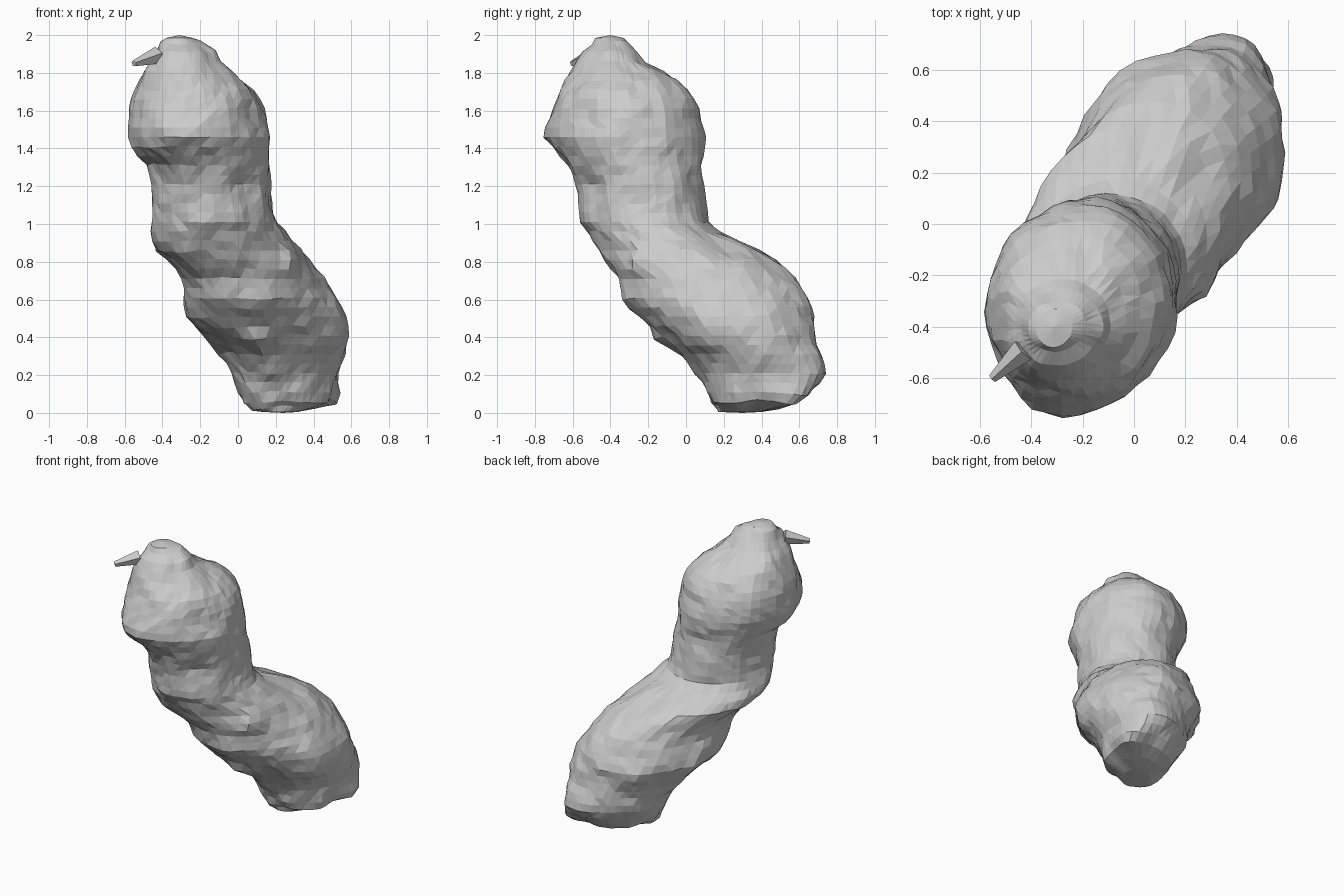
import bpy, bmesh, math
from mathutils import Vector, noise

if "Cube" in bpy.data.objects:
    bpy.data.objects.remove(bpy.data.objects["Cube"])

# Horizontal slices: height, x min, x max, y min, y max, diagonal skew
SLICES = [
    (0.005, .13, .32, .17, .40, .2),
    (0.06, .03, .51, .13, .60, .2),
    (0.20, -.03, .53, .06, .72, .22),
    (0.30, -.09, .56, .00, .71, .2),
    (0.40, -.17, .58, -.11, .69, .18),
    (0.50, -.28, .56, -.23, .69, .17),
    (0.60, -.29, .52, -.33, .65, .2),
    (0.70, -.29, .46, -.36, .59, .22),
    (0.80, -.36, .38, -.44, .50, .22),
    (0.87, -.45, .32, -.47, .38, .18),
    (0.94, -.46, .25, -.52, .20, .12),
    (1.00, -.44, .21, -.56, .11, .08),
    (1.20, -.45, .17, -.57, .10, .06),
    (1.30, -.48, .17, -.61, .09, .06),
    (1.40, -.56, .17, -.69, .09, .06),
    (1.47, -.58, .17, -.74, .10, .06),
    (1.60, -.58, .14, -.70, .08, .06),
    (1.70, -.56, .10, -.68, .03, .06),
    (1.80, -.51, -.01, -.62, -.09, .06),
    (1.86, -.48, -.10, -.58, -.22, .06),
    (1.93, -.44, -.13, -.54, -.27, .06),
    (1.98, -.38, -.24, -.48, -.33, .06),
]
# Local bumps: position, push, radius
BUMPS = [
    ((.48, .55, .06), (.06, .03, -.01), .10),
    ((.42, .69, .20), (.01, .03, 0), .12),
    ((.10, -.12, .40), (.01, -.06, -.03), .08),
    ((.25, -.20, .80), (.02, -.06, 0), .08),
    ((-.35, -.72, 1.45), (-.02, -.03, 0), .15),
    ((.45, .17, .45), (.03, -.03, 0), .20),
]
SEGMENTS, STEP = 40, 0.05


def slice_at(z):
    for low, high in zip(SLICES, SLICES[1:]):
        if z <= high[0]:
            f = max(0, (z - low[0]) / (high[0] - low[0]))
            return [p + (q - p) * f for p, q in zip(low[1:], high[1:])]
    return SLICES[-1][1:]


def finish(bm, name):
    bmesh.ops.recalc_face_normals(bm, faces=bm.faces[:])
    mesh = bpy.data.meshes.new(name)
    bm.to_mesh(mesh)
    bm.free()
    ob = bpy.data.objects.new(name, mesh)
    bpy.context.collection.objects.link(ob)
    return ob


# Bent two-lobed rock body, lofted through the slices
bm = bmesh.new()
heights = [SLICES[0][0], 0.03] + [0.06 + STEP * i for i in range(39)] + [1.985]
rings = []
for z in heights:
    x0, x1, y0, y1, skew = slice_at(z)
    ring = []
    for i in range(SEGMENTS):
        t = math.tau * i / SEGMENTS
        c, s = math.cos(t), math.sin(t + math.asin(skew))
        ring.append(bm.verts.new(((x0 + x1) / 2 + (x1 - x0) / 2 * c,
                                  (y0 + y1) / 2 + (y1 - y0) / 2 * s, z)))
    rings.append(ring)
for low, high in zip(rings, rings[1:]):
    for i in range(SEGMENTS):
        j = (i + 1) % SEGMENTS
        bm.faces.new((low[i], low[j], high[j], high[i]))
for ring, tip in ((rings[0], (.24, .3, 0)), (rings[-1], (-.31, -.40, 2.0))):
    v = bm.verts.new(tip)
    for i in range(SEGMENTS):
        bm.faces.new((ring[i], ring[(i + 1) % SEGMENTS], v))

# Soften the rings, then roughen the surface
inner = [v for ring in rings[1:-1] for v in ring]
bmesh.ops.smooth_vert(bm, verts=inner, factor=.5, use_axis_x=True, use_axis_y=True)
bmesh.ops.recalc_face_normals(bm, faces=bm.faces[:])
bm.normal_update()
for v in inner:
    p = v.co.copy()
    v.co += v.normal * (noise.noise(p * 5) * .022 + noise.noise(p * 12) * .016)
    for pos, push, radius in BUMPS:
        d = (p - Vector(pos)).length / radius
        v.co += Vector(push) * math.exp(-d * d)
    v.co.z = min(1.99, max(.004, v.co.z))
bmesh.ops.triangulate(bm, faces=bm.faces[:])
finish(bm, "rock_body")

# Small crooked spur near the top
bm = bmesh.new()
bmesh.ops.create_cone(bm, cap_ends=True, segments=5, radius1=.05, radius2=.018, depth=.17)
start, end = Vector((-.43, -.49, 1.89)), Vector((-.55, -.60, 1.85))
spur = finish(bm, "rock_spur")
spur.location = (start + end) / 2
spur.rotation_euler = (end - start).to_track_quat('Z', 'Y').to_euler()
